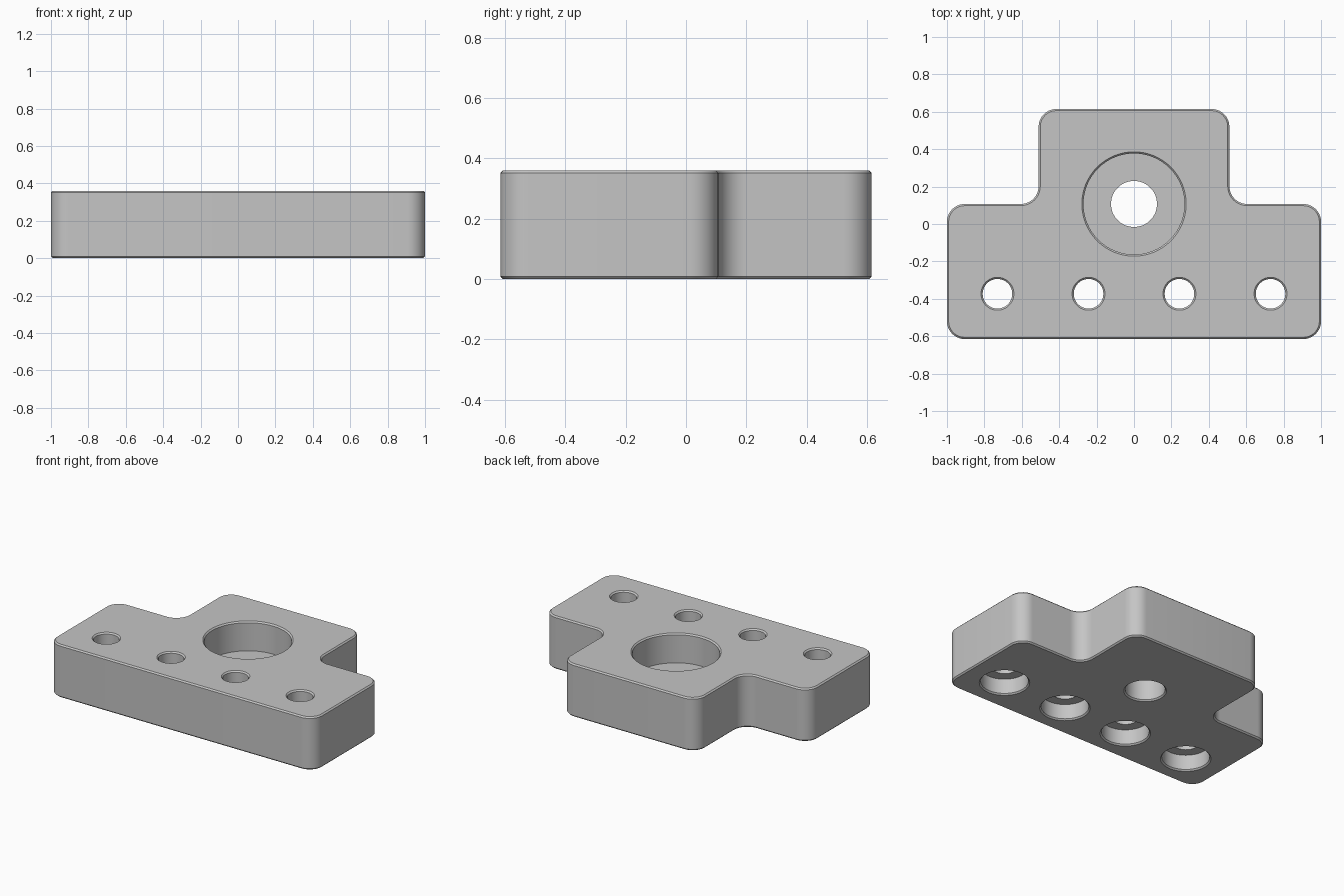
import bpy, bmesh
from math import cos, sin, radians, tau
from mathutils import Vector

cube = bpy.data.objects.get("Cube")
if cube:
    bpy.data.objects.remove(cube, do_unlink=True)

HEIGHT = 0.36
CHAMFER = 0.009
FILLET = 0.095

grey = bpy.data.materials.new("machined_grey")
grey.use_nodes = True
grey.diffuse_color = (0.56, 0.56, 0.56, 1)
grey.node_tree.nodes["Principled BSDF"].inputs["Base Color"].default_value = (0.56, 0.56, 0.56, 1)


def make_object(name, bm):
    bmesh.ops.recalc_face_normals(bm, faces=bm.faces)
    mesh = bpy.data.meshes.new(name)
    bm.to_mesh(mesh)
    bm.free()
    mesh.materials.append(grey)
    obj = bpy.data.objects.new(name, mesh)
    bpy.context.collection.objects.link(obj)
    return obj


def rounded(corners, radius, steps=10):
    """Replace each right-angled corner by a quarter arc."""
    points = []
    for i, corner in enumerate(corners):
        c = Vector(corner)
        a = (Vector(corners[i - 1]) - c).normalized() * radius
        b = (Vector(corners[(i + 1) % len(corners)]) - c).normalized() * radius
        for k in range(steps + 1):
            t = radians(90 * k / steps)
            points.append(c + a * (1 - sin(t)) + b * (1 - cos(t)))
    return points


def turned_cutter(name, x, y, profile, sides=64):
    """Solid of revolution from (radius, height) pairs, bottom to top."""
    bm = bmesh.new()
    rings = [[bm.verts.new((x + r * cos(tau * i / sides), y + r * sin(tau * i / sides), z))
              for i in range(sides)] for r, z in profile]
    for low, high in zip(rings, rings[1:]):
        for i in range(sides):
            j = (i + 1) % sides
            bm.faces.new((low[i], low[j], high[j], high[i]))
    bm.faces.new(rings[0][::-1])
    bm.faces.new(rings[-1])
    obj = make_object(name, bm)
    obj.hide_render = True
    return obj


def stepped_hole(name, x, y, low_r, high_r, step_z):
    """Through hole with two diameters and chamfered mouths."""
    c, over = CHAMFER, 0.05
    return turned_cutter(name, x, y, [
        (low_r + c + over, -over), (low_r, c), (low_r, step_z),
        (high_r, step_z), (high_r, HEIGHT - c), (high_r + c + over, HEIGHT + over)])


# T-shaped plate with rounded corners
right_half = [(1, -0.615), (1, 0.107), (0.51, 0.107), (0.51, 0.615)]
outline = right_half + [(-x, y) for x, y in reversed(right_half)]
bm = bmesh.new()
base = bm.faces.new([bm.verts.new((p.x, p.y, 0)) for p in rounded(outline, FILLET)])
top = bmesh.ops.extrude_face_region(bm, geom=[base])["geom"]
bmesh.ops.translate(bm, vec=(0, 0, HEIGHT),
                    verts=[v for v in top if isinstance(v, bmesh.types.BMVert)])
plate = make_object("mounting_plate", bm)

# Chamfer around the upper and lower rims
bevel = plate.modifiers.new("rim_chamfer", 'BEVEL')
bevel.width = CHAMFER
bevel.segments = 1
bevel.limit_method = 'ANGLE'
bevel.angle_limit = radians(50)

# Large bore from above, four bolt holes counterbored from below
cutters = [stepped_hole("bore_cutter", 0, 0.107, 0.123, 0.27, 0.16)]
for x in (-0.73, -0.243, 0.243, 0.73):
    cutters.append(stepped_hole("bolt_hole_cutter", x, -0.373, 0.147, 0.079, 0.11))
for cutter in cutters:
    cut = plate.modifiers.new("hole", 'BOOLEAN')
    cut.operation = 'DIFFERENCE'
    cut.solver = 'EXACT'
    cut.object = cutter

# Bake the cuts and drop the cutters
graph = bpy.context.evaluated_depsgraph_get()
graph.update()
finished = bpy.data.meshes.new_from_object(plate.evaluated_get(graph))
plate.modifiers.clear()
plate.data = finished
for cutter in cutters:
    bpy.data.objects.remove(cutter, do_unlink=True)

# Smooth walls, crisp edges
bpy.ops.object.select_all(action='DESELECT')
plate.select_set(True)
bpy.context.view_layer.objects.active = plate
bpy.ops.object.shade_smooth_by_angle(angle=radians(30))
